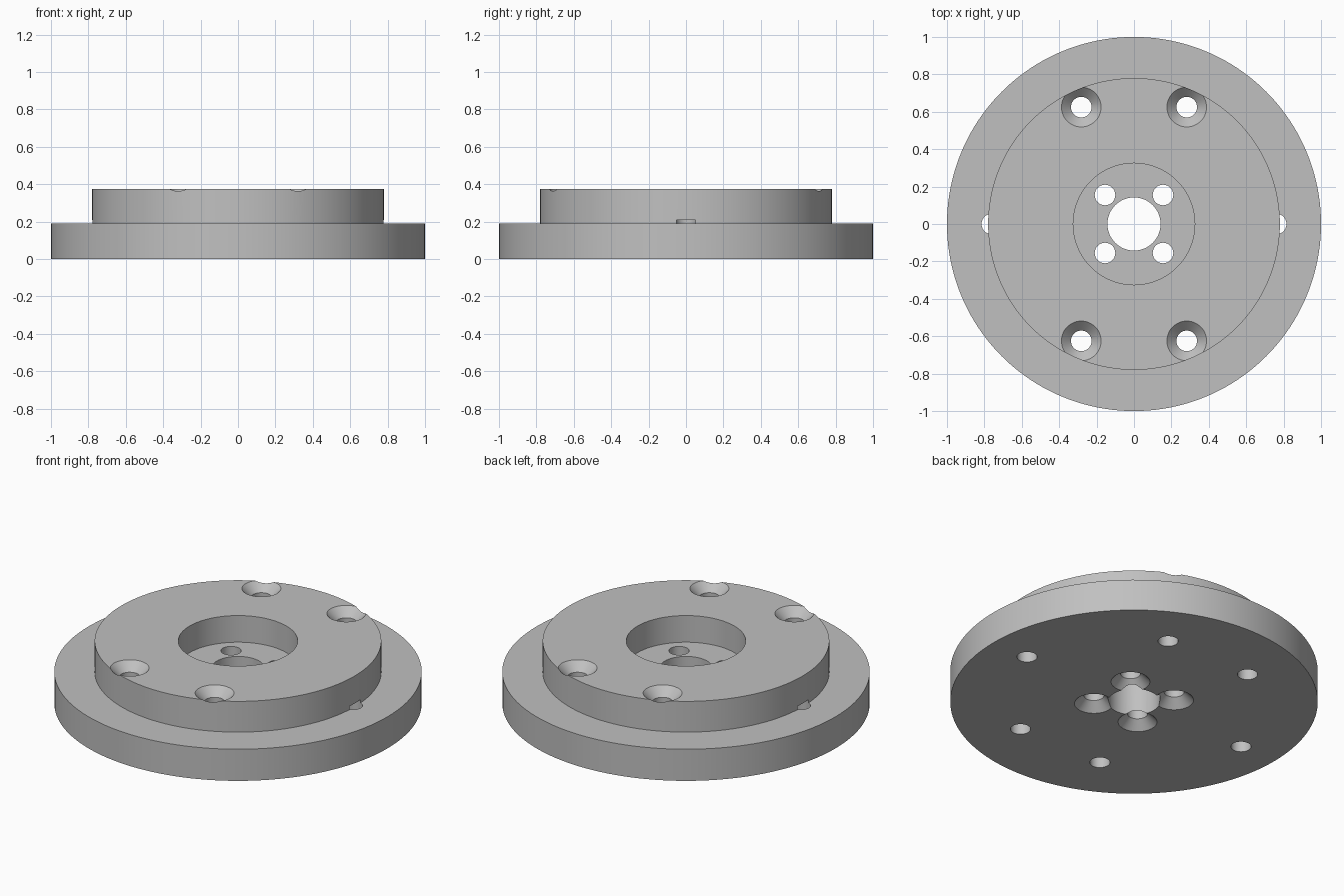
import bpy, bmesh, math
from mathutils import Matrix

cube = bpy.data.objects.get("Cube")
if cube:
    bpy.data.objects.remove(cube, do_unlink=True)

grey = bpy.data.materials.new("machined grey")
grey.use_nodes = True
colour = (0.53, 0.53, 0.53, 1)
grey.diffuse_color = colour
grey.node_tree.nodes["Principled BSDF"].inputs["Base Color"].default_value = colour

FLANGE_TOP, BOSS_TOP, RECESS_FLOOR = 0.19, 0.375, 0.215
HOLE, SINK = 0.055, 0.106
OVER = 0.05  # how far cutters overshoot the faces


def add_turned(bm, profile, segments, x=0, y=0):
    """Solid of revolution from (radius, height) pairs listed bottom to top."""
    rings = []
    for r, z in profile:
        ring = bmesh.ops.create_circle(bm, segments=segments, radius=r,
                                       matrix=Matrix.Translation((x, y, z)))
        rings.append(ring["verts"])
    for low, high in zip(rings, rings[1:]):
        for i in range(segments):
            j = (i + 1) % segments
            bm.faces.new((low[i], low[j], high[j], high[i]))
    bm.faces.new(rings[0])
    bm.faces.new(rings[-1])


def make_object(name, bm):
    bmesh.ops.recalc_face_normals(bm, faces=bm.faces)
    mesh = bpy.data.meshes.new(name)
    bm.to_mesh(mesh)
    bm.free()
    mesh.materials.append(grey)
    obj = bpy.data.objects.new(name, mesh)
    bpy.context.collection.objects.link(obj)
    return obj


# Stepped disc: wide flange with a raised boss
bm = bmesh.new()
add_turned(bm, [(1, 0), (1, FLANGE_TOP), (0.78, FLANGE_TOP), (0.78, BOSS_TOP)], 160)
body = make_object("flange_body", bm)

cutters = []


def cutter(name, profile, segments, spots=((0, 0),)):
    bm = bmesh.new()
    for x, y in spots:
        add_turned(bm, profile, segments, x, y)
    obj = make_object(name, bm)
    obj.hide_render = True
    cutters.append(obj)


def corners(x, y):
    return [(sx * x, sy * y) for sx in (-1, 1) for sy in (-1, 1)]


# Round recess in the boss, and the bore through the middle
cutter("recess_cutter", [(0.325, RECESS_FLOOR), (0.325, BOSS_TOP + OVER)], 96)
cutter("bore_cutter", [(0.142, -OVER), (0.142, BOSS_TOP)], 64)

# Four outer screw holes, countersunk from the top
depth = SINK - HOLE
cutter("outer_screw_cutter",
       [(HOLE, -OVER), (HOLE, BOSS_TOP - depth), (SINK, BOSS_TOP),
        (SINK + OVER, BOSS_TOP + OVER)], 48, corners(0.282, 0.625))

# Four inner screw holes, countersunk from below
cutter("inner_screw_cutter",
       [(SINK + OVER, -OVER), (SINK, 0), (HOLE, depth), (HOLE, BOSS_TOP)],
       48, corners(0.155, 0.155))

# Two dowel holes that nick the foot of the boss
cutter("dowel_cutter", [(HOLE, -OVER), (HOLE, 0.21)], 48, [(-0.76, 0), (0.76, 0)])

for c in cutters:
    cut = body.modifiers.new(c.name, "BOOLEAN")
    cut.operation = "DIFFERENCE"
    cut.solver = "EXACT"
    cut.use_self = False
    cut.object = c

# Bake the cuts, drop the cutters and smooth the round walls
bpy.context.view_layer.update()
graph = bpy.context.evaluated_depsgraph_get()
cut_mesh = bpy.data.meshes.new_from_object(body.evaluated_get(graph))
body.modifiers.clear()
body.data = cut_mesh
cut_mesh.name = "flange_body"
for c in cutters:
    bpy.data.objects.remove(c, do_unlink=True)

bpy.ops.object.select_all(action="DESELECT")
body.select_set(True)
bpy.context.view_layer.objects.active = body
bpy.ops.object.shade_smooth_by_angle(angle=math.radians(30))
